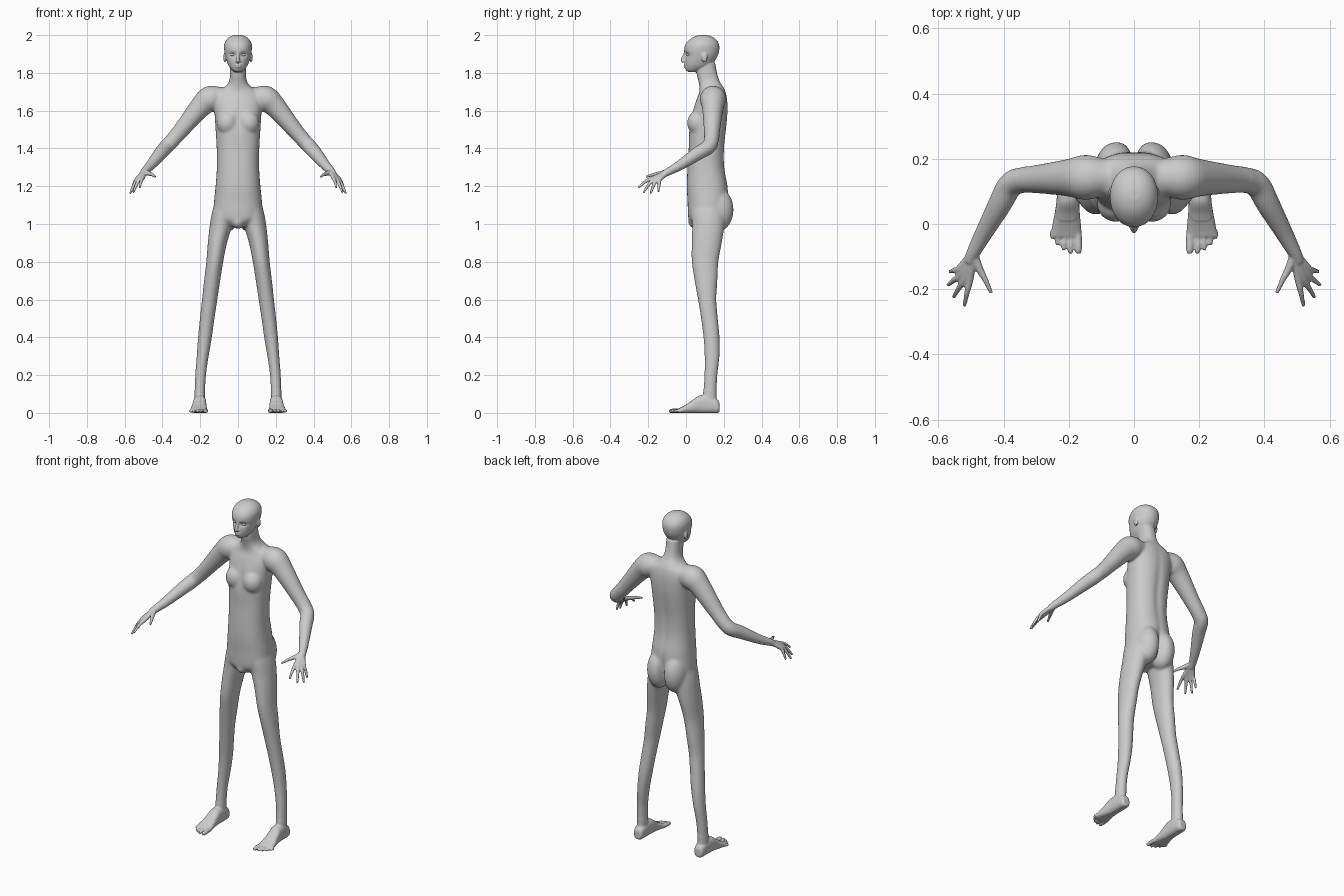
import bpy, bmesh, math
from mathutils import Vector, Matrix

X, Y, Z = Vector((1, 0, 0)), Vector((0, 1, 0)), Vector((0, 0, 1))
bm = bmesh.new()


def spline(rows, steps=5):
    """Catmull-Rom interpolation of section rows."""
    out = []
    for i in range(len(rows) - 1):
        a, b, c, d = (rows[max(0, min(len(rows) - 1, i + k))] for k in (-1, 0, 1, 2))
        for j in range(steps):
            t = j / steps
            out.append([0.5 * (2 * q + (r - p) * t + (2 * p - 5 * q + 4 * r - s) * t * t
                               + (3 * q - p - 3 * r + s) * t ** 3)
                        for p, q, r, s in zip(a, b, c, d)])
    return out + [list(rows[-1])]


def loft(rows, side=1, axes=None, e=2.0, n=32):
    """Skin rows of (x, y, z, radius_u, radius_v); without axes the rings follow the path."""
    secs = spline(rows)
    rings = []
    for i, (x, y, z, ru, rv) in enumerate(secs):
        if axes:
            u, v = axes
        else:
            t = (Vector(secs[min(i + 1, len(secs) - 1)][:3]) - Vector(secs[max(i - 1, 0)][:3])).normalized()
            u = t.cross(Z).normalized()
            v = u.cross(t)
        ring = []
        for k in range(n):
            a = 2 * math.pi * k / n
            c, s = math.cos(a), math.sin(a)
            p = Vector((x, y, z)) + u * ru * math.copysign(abs(c) ** (2 / e), c) \
                + v * rv * math.copysign(abs(s) ** (2 / e), s)
            ring.append(bm.verts.new((p.x * side, p.y, p.z)))
        rings.append(ring)
    for a, b in zip(rings, rings[1:]):
        for k in range(n):
            bm.faces.new((a[k], a[(k + 1) % n], b[(k + 1) % n], b[k]))
    bm.faces.new(rings[0])
    bm.faces.new(rings[-1])


def tube(rows, side=1):
    loft([(x, y, z, r, r) for x, y, z, r in rows], side, n=20)


def blob(c, r, side=1):
    m = Matrix.Translation((c[0] * side, c[1], c[2])) @ Matrix.Diagonal((*r, 1))
    bmesh.ops.create_uvsphere(bm, u_segments=28, v_segments=18, radius=1, matrix=m)


def profile(rows, e):
    """Upright loft from (z, front y, back y, half width)."""
    loft([(0, (f + b) / 2, z, w, (b - f) / 2) for z, f, b, w in rows], axes=(X, Y), e=e)


# torso and neck
profile([(0.985, .04, .15, .05), (1.02, .015, .20, .105), (1.06, .01, .22, .128), (1.12, .008, .225, .127),
         (1.2, .004, .222, .119), (1.3, .008, .205, .112), (1.4, .014, .204, .113), (1.5, .016, .214, .119),
         (1.58, .03, .221, .124), (1.65, .052, .22, .13), (1.695, .07, .212, .115), (1.722, .072, .2, .075),
         (1.745, .068, .185, .053), (1.77, .062, .173, .044), (1.8, .056, .164, .042), (1.85, .055, .155, .042)], 2.35)
blob((0, .055, 1.012), (.036, .045, .038))

# head
profile([(1.804, .014, .06, .016), (1.814, .0, .085, .031), (1.835, -.006, .125, .048), (1.86, -.007, .15, .059),
         (1.89, -.006, .168, .068), (1.92, -.010, .176, .073), (1.95, -.003, .175, .073), (1.975, .018, .161, .062),
         (1.992, .043, .137, .042), (2.001, .073, .107, .018)], 2.1)
# nose and lips
tube([(0, -.004, 1.912, .007), (0, -.012, 1.89, .008), (0, -.019, 1.868, .010), (0, -.012, 1.859, .009)])
blob((0, -.004, 1.842), (.020, .010, .005))
blob((0, -.003, 1.832), (.017, .010, .005))

for s in (1, -1):
    # ear, nostril, chest and buttock
    blob((.070, .098, 1.882), (.008, .016, .026), s)
    blob((.009, -.010, 1.861), (.006, .008, .006), s)
    blob((.056, .062, 1.535), (.058, .056, .065), s)
    blob((.054, .170, 1.075), (.066, .082, .115), s)

    # leg
    loft([(.065, .115, 1.14, .05, .08), (.076, .118, 1.06, .062, .09), (.09, .118, .99, .060, .086),
          (.109, .11, .9, .051, .08), (.123, .101, .8, .045, .071), (.137, .106, .7, .043, .061),
          (.15, .112, .6, .041, .049), (.163, .124, .5, .039, .045), (.175, .135, .4, .037, .043),
          (.187, .138, .3, .032, .040), (.198, .132, .2, .029, .035), (.202, .126, .1, .028, .036),
          (.203, .125, .04, .029, .04)], s, (X, Y))

    # foot
    loft([(.202, .178, .030, .018, .022), (.202, .165, .036, .029, .035), (.202, .12, .046, .033, .046),
          (.203, .07, .046, .035, .046), (.205, .03, .032, .039, .032), (.207, -.01, .020, .045, .020),
          (.208, -.04, .013, .047, .012)], s, (X, Z), 2.5)
    # toes
    for x0, x, y, r in ((.172, .171, -.09, .012), (.192, .195, -.09, .009), (.208, .215, -.081, .009),
                        (.226, .234, -.065, .0085), (.242, .251, -.046, .008)):
        tube([(x0, -.02, .014, r), (x, y + .02, .013, r), (x, y, .010, r * .75)], s)

    # arm
    tube([(.05, .145, 1.672, .048), (.10, .144, 1.668, .060), (.15, .143, 1.66, .070), (.20, .142, 1.618, .058),
          (.29, .138, 1.51, .045), (.345, .134, 1.445, .040), (.380, .118, 1.408, .039), (.412, .06, 1.372, .036),
          (.462, -.03, 1.312, .027), (.493, -.088, 1.28, .021), (.505, -.115, 1.265, .018)], s)
    # fingers fanning out from the wrist through the palm
    for knuckle, tip in (((.503, -.166, 1.247), (.521, -.252, 1.193)), ((.518, -.164, 1.241), (.554, -.225, 1.166)),
                         ((.530, -.154, 1.236), (.572, -.188, 1.160)), ((.537, -.138, 1.236), (.565, -.146, 1.170))):
        mid = [(a + b) / 2 for a, b in zip(knuckle, tip)]
        tube([(.494, -.09, 1.28, .014), (*knuckle, .0115), (mid[0], mid[1], mid[2] + .008, .0088), (*tip, .006)], s)
    # thumb
    tube([(.493, -.09, 1.28, .014), (.474, -.138, 1.268, .012), (.456, -.172, 1.262, .009), (.438, -.212, 1.25, .006)], s)

# fuse all parts into one smooth skin
bmesh.ops.recalc_face_normals(bm, faces=bm.faces)
mesh = bpy.data.meshes.new("body")
bm.to_mesh(mesh)
bm.free()
body = bpy.data.objects.new("body", mesh)
bpy.context.collection.objects.link(body)
bpy.context.view_layer.objects.active = body
body.select_set(True)
fuse = body.modifiers.new("fuse", 'REMESH')
fuse.mode = 'VOXEL'
fuse.voxel_size = 0.0043
bpy.ops.object.modifier_apply(modifier="fuse")

# stronger blending on shoulders, trunk and legs than on face, hands and feet
group = body.vertex_groups.new(name="trunk")
group.add([v.index for v in body.data.vertices if .12 < v.co.z < 1.77 and abs(v.co.x) < .36], 1, 'REPLACE')
for name, count, vg in (("blend", 40, "trunk"), ("soften", 5, "")):
    mod = body.modifiers.new(name, 'SMOOTH')
    mod.factor, mod.iterations, mod.vertex_group = .5, count, vg
    bpy.ops.object.modifier_apply(modifier=name)

# dents: eye sockets, mouth line, breastbone, spine, buttock cleft (centre, spread, push in y)
dents = [((.029, -.002, 1.897), (.013, .03, .009), .011), ((-.029, -.002, 1.897), (.013, .03, .009), .011),
         ((0, -.01, 1.837), (.014, .02, .002), .004), ((0, .01, 1.55), (.012, .05, .05), .007),
         ((0, .21, 1.42), (.016, .05, .15), -.006), ((0, .24, 1.07), (.012, .06, .06), -.016)]
for v in body.data.vertices:
    co = v.co.copy()
    for c, sp, push in dents:
        d = sum(((co[i] - c[i]) / sp[i]) ** 2 for i in range(3))
        if d < 12:
            v.co.y += push * math.exp(-d / 2)
    v.co.z = max(v.co.z, 0.002) - 0.002 * (co.z < .05)
bpy.ops.object.shade_smooth()

# eyes
for s, name in ((1, "left_eye"), (-1, "right_eye")):
    bpy.ops.mesh.primitive_uv_sphere_add(segments=24, ring_count=14, radius=1, location=(.029 * s, .014, 1.896))
    eye = bpy.context.object
    eye.name = name
    eye.scale = (.012, .012, .008)
    bpy.ops.object.shade_smooth()
